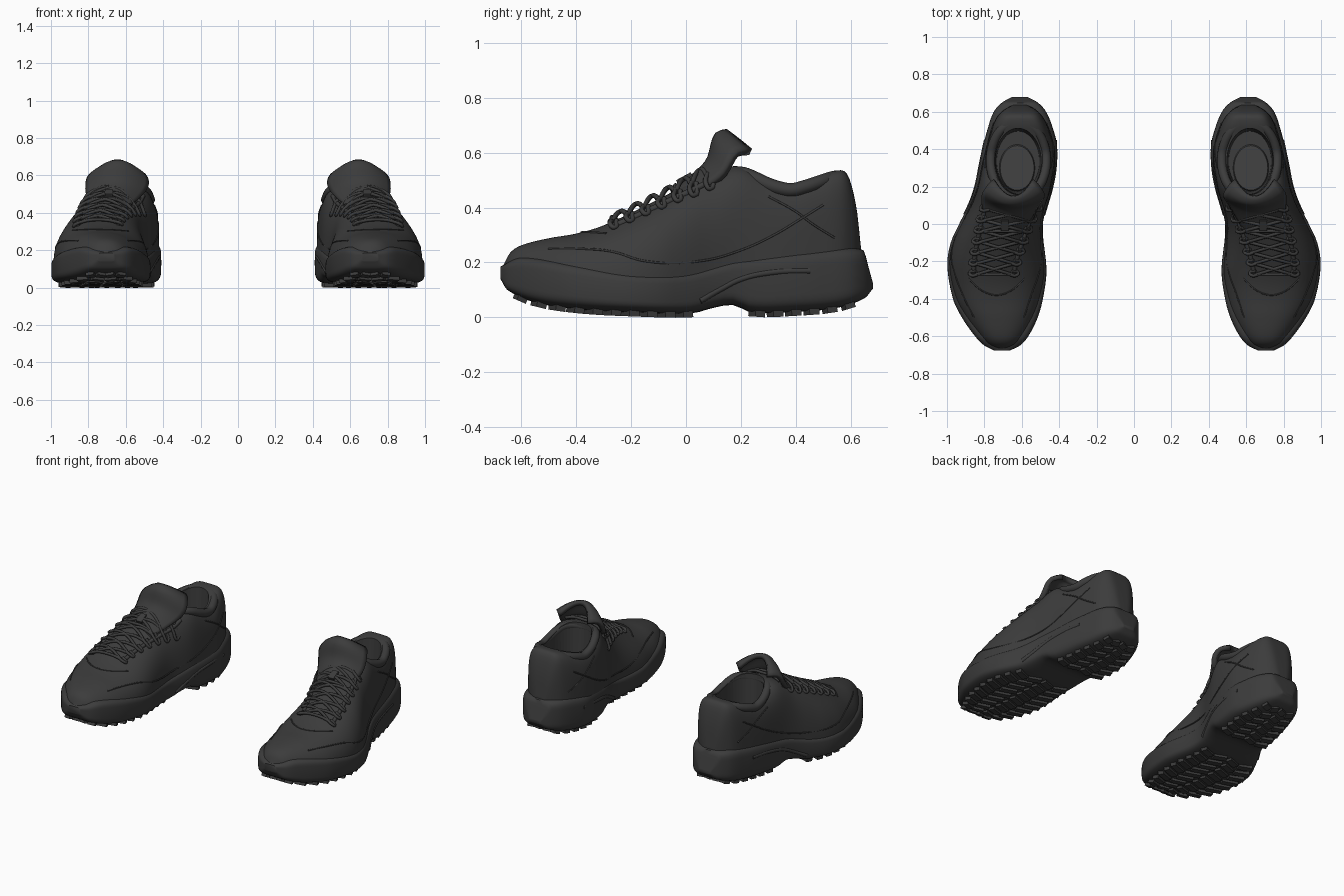
import bpy, bmesh, math
from mathutils import Matrix, Vector

if "Cube" in bpy.data.objects:
    bpy.data.objects.remove(bpy.data.objects["Cube"])


def material(name, value):
    m = bpy.data.materials.new(name)
    m.use_nodes = True
    m.diffuse_color = (value, value, value, 1)
    m.node_tree.nodes["Principled BSDF"].inputs["Base Color"].default_value = (value, value, value, 1)
    return m


charcoal = material("charcoal", 0.045)
lining_grey = material("lining grey", 0.055)


def smooth_keys(*keys):
    """Smooth function through (position, value) keys."""
    ys, vs = zip(*keys)
    last = len(ys) - 1

    def slope(i):
        a, b = max(i - 1, 0), min(i + 1, last)
        return (vs[b] - vs[a]) / (ys[b] - ys[a])

    def value(y):
        y = min(max(y, ys[0]), ys[-1])
        i = max(k for k in range(last) if ys[k] <= y)
        h = ys[i + 1] - ys[i]
        t = (y - ys[i]) / h
        blend = t * t * (3 - 2 * t)
        return (vs[i] * (1 - blend) + vs[i + 1] * blend
                + h * t * (1 - t) * ((1 - t) * slope(i) - t * slope(i + 1)))
    return value


# Plan outline, ridge line and side profiles of one shoe
inner = smooth_keys((-.675, .66), (-.65, .61), (-.6, .565), (-.5, .515), (-.4, .487), (-.25, .468), (0, .487),
                    (.2, .435), (.4, .41), (.5, .43), (.6, .47), (.65, .515), (.68, .57))
outer = smooth_keys((-.675, .75), (-.65, .8), (-.6, .85), (-.5, .92), (-.4, .968), (-.22, .998), (-.1, .98),
                    (0, .935), (.1, .885), (.2, .85), (.4, .81), (.5, .785), (.6, .75), (.65, .705), (.68, .65))
ridge = smooth_keys((-.68, .705), (-.28, .75), (0, .69), (.13, .645), (.4, .62), (.68, .61))
upper_top = smooth_keys((-.665, .19), (-.64, .235), (-.6, .262), (-.5, .288), (-.4, .305), (-.3, .335), (-.1, .43),
                        (0, .485), (.1, .535), (.2, .55), (.3, .51), (.38, .49), (.46, .51), (.55, .535),
                        (.59, .515), (.62, .4), (.637, .25))
squareness = smooth_keys((-.68, 2.3), (-.2, 2.2), (0, 2.5), (.1, 3), (.22, 4.5), (.64, 5))
sole_top = smooth_keys((-.675, .185), (-.6, .22), (-.4, .2), (-.2, .17), (0, .17), (.2, .22), (.45, .25),
                       (.645, .245), (.665, .18), (.68, .125))
sole_bottom = smooth_keys((-.675, .14), (-.65, .1), (-.55, .055), (-.4, .03), (-.2, .018), (.02, .015),
                          (.1, .035), (.17, .045), (.24, .018), (.4, .02), (.55, .035), (.65, .07), (.68, .105))
UPPER_BASE = .13


def power(c, e):
    return math.copysign(abs(c) ** e, c)


def upper_edges(y):
    k = y * (1.06 if y > 0 else 1.01)
    return inner(k) + .012, outer(k) - .012


def upper_section(y, steps=48):
    low, high = upper_edges(y)
    mid, n, ring = ridge(y), squareness(y), []
    for i in range(steps + 1):
        a = math.pi * i / steps
        u, v = power(math.cos(a), 2 / n), power(abs(math.sin(a)), 2 / n)
        ring.append((mid + u * (high - mid if u > 0 else mid - low), y,
                     UPPER_BASE + (upper_top(y) - UPPER_BASE) * v))
    return ring


def sole_section(y, steps=48):
    low, high, zb, zt = inner(y), outer(y), sole_bottom(y), sole_top(y)
    ring = []
    for i in range(steps):
        a = 2 * math.pi * i / steps
        u, v = power(math.cos(a), .4), power(math.sin(a), .4)
        ring.append(((low + high) / 2 + u * (high - low) / 2, y, (zb + zt) / 2 + v * (zt - zb) / 2))
    return ring


def upper_height(x, y):
    """Height of the upper's surface above a plan position."""
    low, high = upper_edges(y)
    mid, n = ridge(y), squareness(y)
    u = min(abs(x - mid) / (high - mid if x > mid else mid - low), 1)
    return UPPER_BASE + (upper_top(y) - UPPER_BASE) * (1 - u ** n) ** (1 / n)


def upper_side(y, z, side):
    """Point on the inner (-1) or outer (1) flank of the upper."""
    low, high = upper_edges(y)
    mid, n = ridge(y), squareness(y)
    v = min(max((z - UPPER_BASE) / (upper_top(y) - UPPER_BASE), 0), 1)
    u = (1 - v ** n) ** (1 / n)
    return (mid + u * (high - mid) if side > 0 else mid - u * (mid - low), y, z)


def finish(ob, mat):
    ob.data.materials.append(mat)
    mod = ob.modifiers.new("pair", "MIRROR")
    mod.use_axis = (True, False, False)
    return ob


def mesh_object(name, bm, mat, smooth=True):
    bmesh.ops.recalc_face_normals(bm, faces=bm.faces)
    me = bpy.data.meshes.new(name)
    bm.to_mesh(me)
    bm.free()
    ob = bpy.data.objects.new(name, me)
    bpy.context.collection.objects.link(ob)
    if smooth:
        bpy.ops.object.select_all(action="DESELECT")
        ob.select_set(True)
        bpy.context.view_layer.objects.active = ob
        bpy.ops.object.shade_smooth_by_angle(angle=math.radians(50))
    return finish(ob, mat)


def loft(name, section, start, end, count, mat):
    """Skin over cross-sections, packed closer towards both ends."""
    bm = bmesh.new()
    rings = []
    for i in range(count):
        t = (1 - math.cos(math.pi * i / (count - 1))) / 2
        rings.append([bm.verts.new(p) for p in section(start + (end - start) * t)])
    for a, b in zip(rings, rings[1:]):
        for i in range(len(a)):
            j = (i + 1) % len(a)
            bm.faces.new((a[i], a[j], b[j], b[i]))
    bm.faces.new(rings[0])
    bm.faces.new(rings[-1])
    return mesh_object(name, bm, mat)


def tube(name, points, radius, cyclic=False, mat=charcoal):
    cu = bpy.data.curves.new(name, "CURVE")
    cu.dimensions = "3D"
    cu.bevel_depth, cu.bevel_resolution, cu.resolution_u = radius, 2, 5
    cu.use_fill_caps = True
    sp = cu.splines.new("BEZIER")
    sp.bezier_points.add(len(points) - 1)
    for bp, p in zip(sp.bezier_points, points):
        bp.co = p
        bp.handle_left_type = bp.handle_right_type = "AUTO"
    sp.use_cyclic_u = cyclic
    ob = bpy.data.objects.new(name, cu)
    bpy.context.collection.objects.link(ob)
    return finish(ob, mat)


# Sole and upper shells
loft("sole", sole_section, -.675, .68, 70, charcoal)
upper = loft("upper", upper_section, -.665, .636, 80, charcoal)

# Foot opening, cut by a tapered oval
bm = bmesh.new()
bmesh.ops.create_cone(bm, cap_ends=True, segments=48, radius1=.85, radius2=1, depth=.5,
                      matrix=Matrix.Translation((.62, .335, .512)) @ Matrix.Diagonal((.135, .19, 1, 1)))
cutter = mesh_object("opening_cutter", bm, lining_grey, False)
cutter.modifiers.clear()
cutter.hide_render = True
cutter.hide_set(True)
cut = upper.modifiers.new("opening", "BOOLEAN")
cut.object, cut.operation, cut.solver = cutter, "DIFFERENCE", "EXACT"
bpy.context.view_layer.objects.active = upper
upper.modifiers.move(1, 0)

# Insole and padded collar
bm = bmesh.new()
bmesh.ops.create_cone(bm, cap_ends=True, segments=40, radius1=1, radius2=.95, depth=.012,
                      matrix=Matrix.Translation((.625, .3, .268)) @ Matrix.Diagonal((.095, .125, 1, 1)))
mesh_object("insole", bm, lining_grey)
collar = []
for i in range(28):
    a = 2 * math.pi * i / 28
    y = .34 + .205 * math.sin(a)
    collar.append((.618 + .148 * math.cos(a), y, upper_top(y) - .027))
tube("collar_padding", collar, .026, True)

# Tongue: a sheet wrapped around the front of the ankle
bm = bmesh.new()
tongue_y = smooth_keys((0, -.04), (.5, .08), (.85, .115), (1, .15))
tongue_z = smooth_keys((0, .455), (.5, .56), (.85, .66), (1, .672))
tongue_w = smooth_keys((0, .09), (.45, .145), (.7, .16), (.9, .135), (1, .1))
grid = []
for i in range(15):
    t = i / 14
    grid.append([bm.verts.new((.69 - .045 * min(1, t * 1.5) + s * tongue_w(t), tongue_y(t) + .085 * t * s * s,
                               tongue_z(t) - (.04 + .03 * t) * s * s)) for s in [k / 8 for k in range(-8, 9)]])
for a, b in zip(grid, grid[1:]):
    for i in range(len(a) - 1):
        bm.faces.new((a[i], a[i + 1], b[i + 1], b[i]))
tongue = mesh_object("tongue", bm, charcoal)
thick = tongue.modifiers.new("padding", "SOLIDIFY")
thick.thickness, thick.offset = .028, 0

# Eyestays, eyelet loops and criss-cross laces
ROWS = 7


def lace_point(row, s, lift):
    y = -.27 + .058 * row
    x = ridge(y) + s * (.095 + .004 * row)
    return (x, y, upper_height(x, y) + lift)


for side, label in ((-1, "inner"), (1, "outer")):
    tube(label + "_eyestay", [lace_point(r, side * 1.12, 0) for r in range(ROWS + 1)], .012)
    for r in range(ROWS):
        tube(f"{label}_lace_loop_{r}", [lace_point(r + d, side * k, h) for d, k, h in
                                        ((0, .9, .016), (-.1, 1.25, .018), (.15, 1.35, .006), (.3, 1, .012))], .009)
    for r in range(ROWS):
        tube(f"{label}_lace_{r}", [lace_point(r + f, side * (1 - 2 * f), .012 + .012 * math.sin(math.pi * f))
                                   for f in (0, .25, .5, .75, 1)], .009)
for r in (0, 4, ROWS):
    tube(f"lace_bar_{r}", [lace_point(r, s, .016) for s in (-1, -.5, 0, .5, 1)], .009)
bm = bmesh.new()
bmesh.ops.create_cube(bm, matrix=Matrix.Translation((.69, -.005, .505)) @ Matrix.Rotation(.5, 4, "X")
                      @ Matrix.Diagonal((.04, .06, .02, 1)))
mesh_object("lace_tag", bm, charcoal, False)

# Panel seams
flank = ((-.5, .25), (-.38, .25), (-.27, .24), (-.15, .205), (.05, .205), (.2, .245), (.32, .3), (.42, .36), (.5, .41))
counter = ((.3, .44), (.4, .385), (.46, .34), (.54, .29))
for side, label in ((-1, "inner"), (1, "outer")):
    tube(label + "_panel_seam", [upper_side(y, z, side) for y, z in flank], .004)
    tube(label + "_heel_seam", [upper_side(y, z, side) for y, z in counter], .004)
toe_arc = []
for i in range(9):
    s = i / 4 - 1
    x, y = .735 + .15 * s, -.38 + .09 * s * s
    toe_arc.append((x, y, upper_height(x, y)))
tube("toe_seam", toe_arc, .004)

# Sculpted ridge on the outer and inner sole walls
for label, edge, side in (("inner", inner, 1), ("outer", outer, -1)):
    tube(label + "_sole_ridge", [(edge(y) + side * .008, y, z) for y, z in
                                 ((.05, .06), (.12, .1), (.2, .14), (.32, .165), (.45, .17))], .012)

# Tread lugs in slanted rows, following the curve of the sole
bm = bmesh.new()
for row in range(19):
    y = -.6 + .066 * row
    if .03 < y < .22 or y > .62:
        continue
    low, high = inner(y) + .035, outer(y) - .035
    tilt = math.atan2(sole_bottom(y + .02) - sole_bottom(y - .02), .04)
    for col in range(4):
        x = low + (high - low) * (col + .5) / 4
        turn = .35 if col % 2 else -.35
        bmesh.ops.create_cube(bm, matrix=Matrix.Translation((x, y, sole_bottom(y) + .003))
                              @ Matrix.Rotation(tilt, 4, "X") @ Matrix.Rotation(turn, 4, "Z")
                              @ Matrix.Diagonal(((high - low) / 4.6, .038, .034, 1)))
mesh_object("tread_lugs", bm, charcoal, False)
